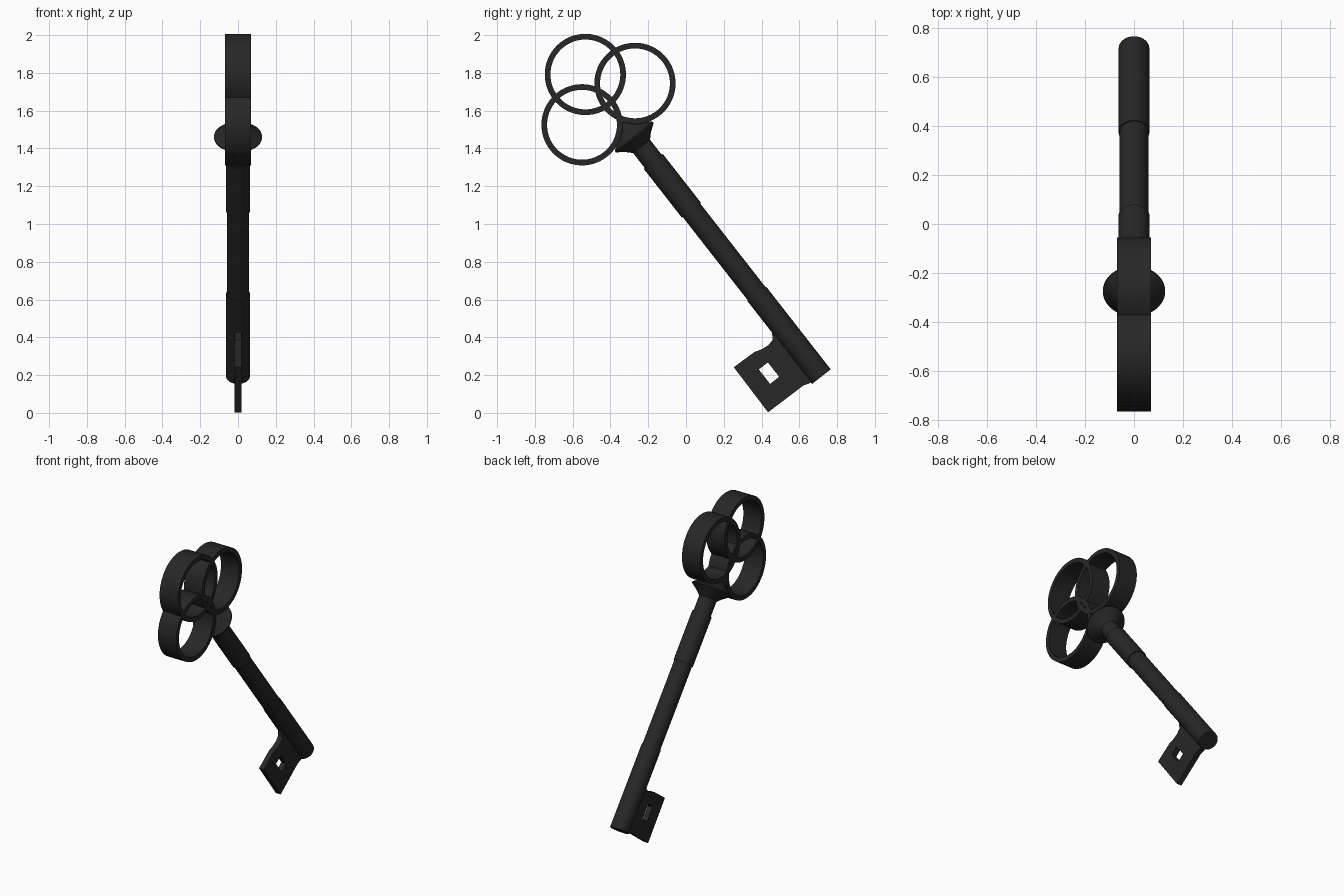
import bpy, bmesh, math
from mathutils import Matrix

if "Cube" in bpy.data.objects:
    bpy.data.objects.remove(bpy.data.objects["Cube"])

# Key is modelled upright (tip at origin, shaft along z), then tilted into place
PLACE = Matrix.Translation((0, 0.717, 0.192)) @ Matrix.Rotation(math.radians(38), 4, 'X')
# Maps local x, y, z to y, z, x (flat shapes standing in the yz plane)
SIDE = Matrix(((0, 0, 1, 0), (1, 0, 0, 0), (0, 1, 0, 0), (0, 0, 0, 1)))

iron = bpy.data.materials.new("dark_iron")
iron.diffuse_color = (0.02, 0.02, 0.02, 1)
iron.use_nodes = True
iron.node_tree.nodes["Principled BSDF"].inputs["Base Color"].default_value = iron.diffuse_color


def finish(ob):
    ob.data.materials.clear()
    ob.data.materials.append(iron)
    bpy.ops.object.select_all(action='DESELECT')
    ob.select_set(True)
    bpy.context.view_layer.objects.active = ob
    bpy.ops.object.shade_smooth_by_angle(angle=math.radians(30))


def lathe(name, profile, matrix, closed=False, n=64):
    """Revolve (radius, height) points about z."""
    bm = bmesh.new()
    rows = [[bm.verts.new((r * math.cos(2 * math.pi * i / n), r * math.sin(2 * math.pi * i / n), z))
             for i in range(n)] for r, z in profile]
    pairs = list(zip(rows, rows[1:]))
    if closed:
        pairs.append((rows[-1], rows[0]))
    for a, b in pairs:
        for i in range(n):
            j = (i + 1) % n
            bm.faces.new((a[i], a[j], b[j], b[i]))
    bmesh.ops.remove_doubles(bm, verts=bm.verts, dist=1e-5)
    bmesh.ops.recalc_face_normals(bm, faces=bm.faces)
    bm.transform(matrix)
    me = bpy.data.meshes.new(name)
    bm.to_mesh(me)
    bm.free()
    ob = bpy.data.objects.new(name, me)
    bpy.context.collection.objects.link(ob)
    finish(ob)


# Stepped shaft with grip sleeve
lathe("shaft", [(0, 0), (0.0625, 0), (0.0625, 0.557), (0.0585, 0.557), (0.0585, 1.117),
                (0.064, 1.117), (0.064, 1.446), (0.057, 1.446), (0.057, 1.57), (0, 1.57)], PLACE)

# Double-cone finial under the bow
lathe("finial", [(0, 1.54), (0.055, 1.545), (0.085, 1.575), (0.127, 1.606),
                 (0.127, 1.614), (0.085, 1.645), (0.045, 1.685), (0, 1.715)], PLACE)

# Three interlocking bow rings
R, T, H = 0.215, 0.03, 0.069
band = [(R, -H), (R, H), (R - T, H), (R - T, -H)]
for i, (y, z) in enumerate([(0, 2.03), (0.178, 1.831), (-0.178, 1.831)]):
    lathe(f"bow_ring_{i + 1}", band, PLACE @ Matrix.Translation((0, y, z)) @ SIDE, closed=True)

# Flat bit with a rectangular window, as a filled curve
outline = [(0.03, 0.36), (0.062, 0.345), (0.085, 0.312), (0.12, 0.304), (0.16, 0.309),
           (0.2, 0.321), (0.335, 0.325), (0.339, 0.025), (0.105, 0.022), (0.075, 0.012), (0.03, 0.005)]
window = [(0.177, 0.137), (0.238, 0.137), (0.238, 0.234), (0.177, 0.234)]
cu = bpy.data.curves.new("bit", 'CURVE')
cu.dimensions, cu.fill_mode, cu.extrude = '2D', 'BOTH', 0.018
for pts in (outline, window):
    sp = cu.splines.new('POLY')
    sp.points.add(len(pts) - 1)
    for p, (s, t) in zip(sp.points, pts):
        p.co = (-s, t, 0, 1)
    sp.use_cyclic_u = True
bit = bpy.data.objects.new("bit", cu)
bpy.context.collection.objects.link(bit)
bpy.ops.object.select_all(action='DESELECT')
bit.select_set(True)
bpy.context.view_layer.objects.active = bit
bpy.ops.object.convert(target='MESH')
bit = bpy.context.view_layer.objects.active
bit.data.transform(PLACE @ SIDE)
finish(bit)
